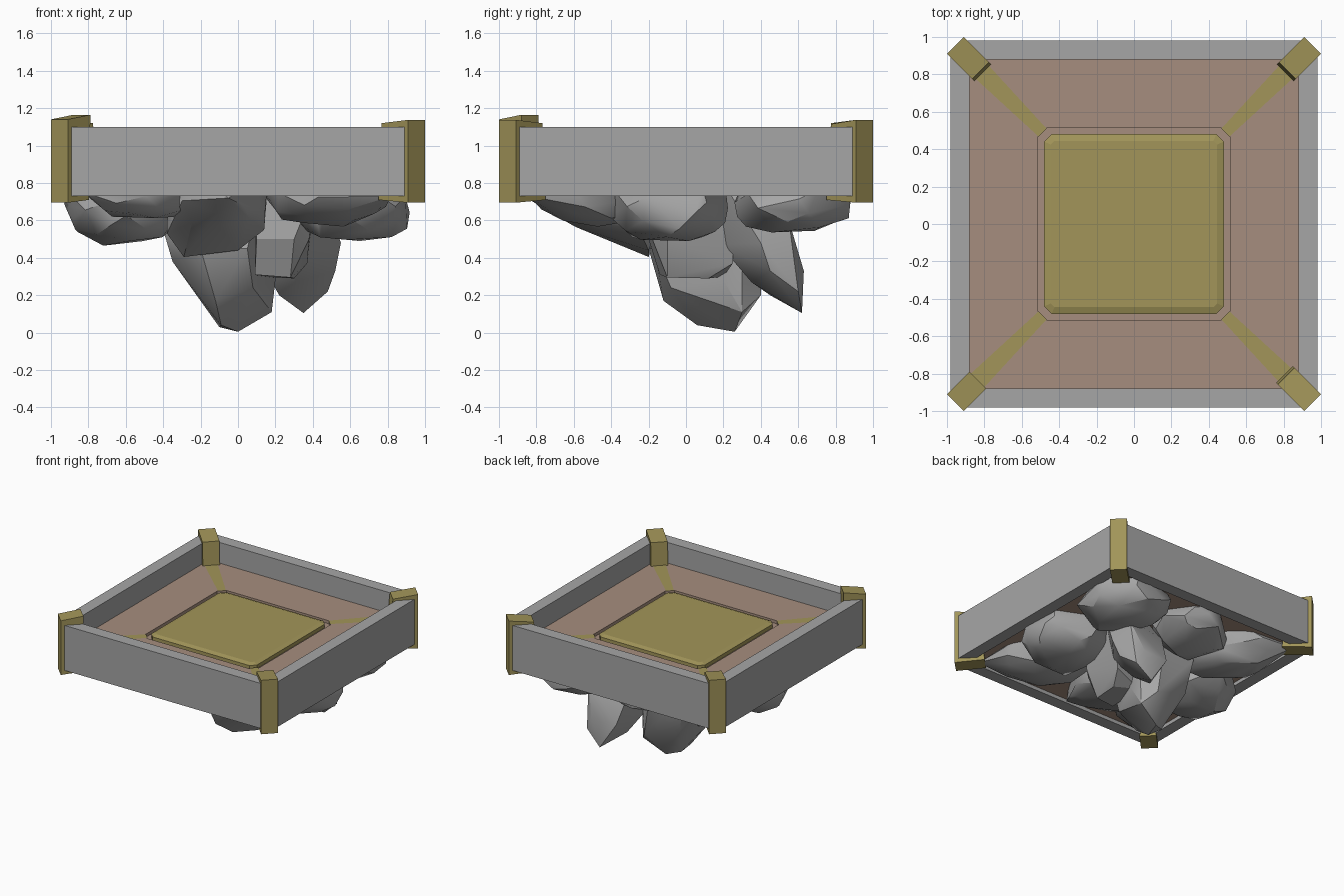
import bpy, bmesh, math, random
from mathutils import Vector

if "Cube" in bpy.data.objects:
    bpy.data.objects.remove(bpy.data.objects["Cube"])

random.seed(7)


def material(name, rgb):
    m = bpy.data.materials.new(name)
    m.diffuse_color = (*rgb, 1)
    m.use_nodes = True
    m.node_tree.nodes["Principled BSDF"].inputs["Base Color"].default_value = m.diffuse_color
    return m


gold = material("gold", (0.36, 0.30, 0.10))
clay = material("clay", (0.38, 0.27, 0.21))
stone = material("stone", (0.38, 0.38, 0.38))


def finish(name, bm, mat=None):
    bmesh.ops.recalc_face_normals(bm, faces=bm.faces)
    me = bpy.data.meshes.new(name)
    bm.to_mesh(me)
    bm.free()
    ob = bpy.data.objects.new(name, me)
    bpy.context.collection.objects.link(ob)
    me.materials.append(mat or stone)
    return ob


def octagon(r, c, z):
    # square of half-size r with corners cut by c
    k = r - c
    return [(r, -k, z), (r, k, z), (k, r, z), (-k, r, z),
            (-r, k, z), (-r, -k, z), (-k, -r, z), (k, -r, z)]


def loft(name, rings, mat=None, caps=(), closed=False):
    bm = bmesh.new()
    loops = [[bm.verts.new(p) for p in ring] for ring in rings]
    pairs = list(zip(loops, loops[1:]))
    if closed:
        pairs.append((loops[-1], loops[0]))
    n = len(loops[0])
    for a, b in pairs:
        for i in range(n):
            j = (i + 1) % n
            bm.faces.new((a[i], a[j], b[j], b[i]))
    for k in caps:
        bm.faces.new(loops[k])
    return finish(name, bm, mat)


def hull(name, pts, mat=None):
    bm = bmesh.new()
    for p in pts:
        bm.verts.new(p)
    res = bmesh.ops.convex_hull(bm, input=bm.verts)
    junk = {g for g in res["geom_interior"] + res["geom_unused"] if isinstance(g, bmesh.types.BMVert)}
    bmesh.ops.delete(bm, geom=list(junk), context='VERTS')
    bmesh.ops.dissolve_limit(bm, angle_limit=math.radians(6), verts=bm.verts, edges=bm.edges)
    ob = finish(name, bm, mat)
    if not mat:
        bpy.context.view_layer.objects.active = ob
        ob.select_set(True)
        bpy.ops.object.shade_smooth_by_angle(angle=math.radians(30))
        ob.select_set(False)
    return ob


# Wall frame, its outer corners cut off behind the posts
loft("wall_frame", [octagon(0.98, 0.065, 0.73), octagon(0.98, 0.065, 1.1),
                    octagon(0.88, 0.001, 1.1), octagon(0.88, 0.001, 0.73)], closed=True)

# Thick floor slab with a sunken groove, and the raised centre pad
loft("floor", [octagon(0.88, 0.001, 0.76), octagon(0.88, 0.001, 0.93), octagon(0.515, 0.05, 0.93),
               octagon(0.515, 0.05, 0.905), octagon(0.48, 0.05, 0.905)], clay, caps=(0, -1))
loft("centre_pad", [octagon(0.48, 0.04, 0.905), octagon(0.48, 0.04, 0.935), octagon(0.445, 0.02, 0.947)],
     gold, caps=(-1,))

# Corner posts, each leaning slightly, and inlaid strips running to the pad
# (sign x, sign y, outer top z, inner top z, inner top radius, inner bottom radius)
posts = [(-1, -1, 1.14, 1.165, 1.18, 1.19), (1, -1, 1.138, 1.12, 1.15, 1.125),
         (1, 1, 1.138, 1.115, 1.16, 1.125), (-1, 1, 1.138, 1.12, 1.16, 1.125)]
for i, (sx, sy, zo, zi, rt, rb) in enumerate(posts):
    d = Vector((sx, sy, 0)).normalized()
    t = Vector((-d.y, d.x, 0))
    w = 0.064
    prof = [(1.351, 0.695), (1.351, zo), (rt, zi), (rb, 0.71)]
    hull(f"corner_post_{i + 1}",
         [d * r + t * s * w + Vector((0, 0, z)) for r, z in prof for s in (-1, 1)], gold)
    bm = bmesh.new()
    bm.faces.new([bm.verts.new(d * r + t * s + Vector((0, 0, 0.933)))
                  for r, s in ((1.2, -0.052), (1.2, 0.052), (0.69, 0.03), (0.69, -0.03))])
    finish(f"inlay_strip_{i + 1}", bm, gold)


# Hanging rocks: chunky rounded lumps running up into the floor slab
def rock(name, centre, size, turn=0, extra=(), count=38):
    c, s = math.cos(math.radians(turn)), math.sin(math.radians(turn))
    pts = list(extra)
    for k in range(count):
        z = 1 - 2 * (k + 0.5) / count
        r = (1 - z * z) ** 0.36
        a = k * 2.39996 + random.uniform(-0.35, 0.35)
        f = random.uniform(0.9, 1.05)
        x, y = r * math.cos(a) * size[0] * f, r * math.sin(a) * size[1] * f
        pts.append((max(-0.95, min(0.95, centre[0] + x * c - y * s)),
                    max(-0.95, min(0.95, centre[1] + x * s + y * c)),
                    min(0.88, centre[2] + z * size[2] * f)))
    hull(name, pts)


rock("back_right_rock", (0.58, 0.58, 0.71), (0.32, 0.36, 0.18), 45)
rock("right_rock", (0.60, -0.08, 0.67), (0.34, 0.34, 0.2))
rock("back_rock", (-0.06, 0.58, 0.72), (0.31, 0.3, 0.18))
rock("back_left_rock", (-0.5, 0.5, 0.72), (0.38, 0.27, 0.18), 135, [(-0.86, 0.84, 0.74)])
rock("front_right_rock", (0.46, -0.48, 0.72), (0.38, 0.28, 0.16), -45, [(0.82, -0.84, 0.73)])
rock("left_rock", (-0.6, 0.0, 0.67), (0.31, 0.34, 0.19), 0,
     [(-0.93, 0.05, 0.69), (-0.86, 0.05, 0.54), (-0.72, 0.08, 0.465), (-0.38, 0.05, 0.53)])
rock("front_left_rock", (-0.5, -0.5, 0.74), (0.36, 0.26, 0.14), 45, [(-0.82, -0.82, 0.75)])
rock("front_rock", (-0.1, -0.42, 0.72), (0.27, 0.36, 0.18), 0,
     [(-0.29, -0.2, 0.405), (0.0, -0.2, 0.44), (-0.05, -0.85, 0.72), (-0.38, -0.25, 0.53), (0.14, -0.25, 0.55)])
hull("middle_rock", [(0.09, -0.14, 0.31), (0.28, -0.1, 0.295), (0.3, 0.12, 0.29), (0.12, 0.2, 0.3),
                     (0.37, 0.25, 0.37), (0.38, -0.1, 0.5), (0.1, -0.2, 0.5), (0.3, -0.18, 0.5),
                     (0.1, -0.15, 0.8), (0.42, -0.1, 0.8), (0.42, 0.25, 0.8), (0.1, 0.25, 0.8)])

# Two long pointed spikes
hull("main_spike", [(0, 0.26, 0.005), (-0.09, 0.06, 0.04), (-0.1, 0.2, 0.03), (0.18, 0.3, 0.11), (0.2, 0.2, 0.28),
                    (-0.12, -0.12, 0.17), (0.08, -0.08, 0.24), (-0.35, 0.05, 0.38), (-0.2, 0.36, 0.3),
                    (0.1, 0.4, 0.2), (-0.4, 0.1, 0.55), (-0.2, -0.2, 0.45), (0.05, -0.17, 0.45),
                    (0.2, 0.3, 0.6), (-0.25, 0.4, 0.6), (-0.3, 0, 0.85), (0.15, 0, 0.85), (0, 0.4, 0.85)])
hull("back_spike", [(0.35, 0.62, 0.105), (0.22, 0.45, 0.2), (0.48, 0.6, 0.22), (0.52, 0.45, 0.33), (0.3, 0.35, 0.27),
                    (0.12, 0.3, 0.38), (0.2, 0.62, 0.33), (0.42, 0.63, 0.33), (0.55, 0.4, 0.48), (0.35, 0.18, 0.47),
                    (0.1, 0.25, 0.62), (0.15, 0.5, 0.6), (0.5, 0.55, 0.6), (0.45, 0.2, 0.8), (0.15, 0.3, 0.85)])
